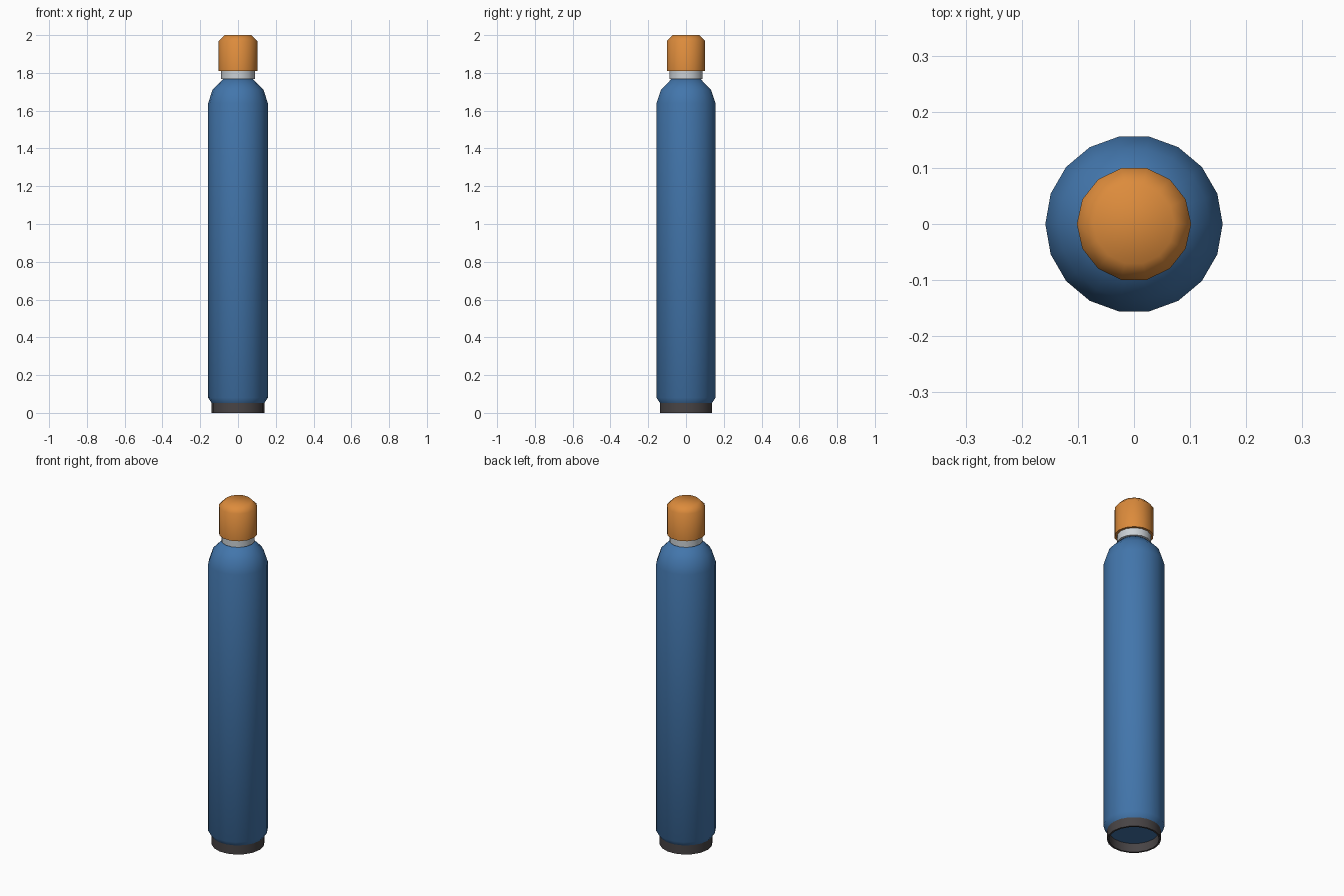
import bpy, math
from math import cos, sin, pi

cube = bpy.data.objects.get("Cube")
if cube:
    bpy.data.objects.remove(cube, do_unlink=True)


def material(name, rgb):
    mat = bpy.data.materials.new(name)
    mat.use_nodes = True
    mat.diffuse_color = (*rgb, 1)
    mat.node_tree.nodes["Principled BSDF"].inputs["Base Color"].default_value = (*rgb, 1)
    return mat


def lathe(name, profile, sides, mat, ring=False):
    """Turn (radius, height) points about z; close as a ring or with end caps."""
    verts = [(r * cos(2 * pi * i / sides), r * sin(2 * pi * i / sides), z)
             for r, z in profile for i in range(sides)]
    n = len(profile)
    faces = []
    for j in range(n if ring else n - 1):
        a, b = j * sides, (j + 1) % n * sides
        for i in range(sides):
            k = (i + 1) % sides
            faces.append((a + i, a + k, b + k, b + i))
    if not ring:
        faces.append(tuple(reversed(range(sides))))
        faces.append(tuple(range((n - 1) * sides, n * sides)))
    mesh = bpy.data.meshes.new(name)
    mesh.from_pydata(verts, [], faces)
    mesh.materials.append(mat)
    obj = bpy.data.objects.new(name, mesh)
    bpy.context.collection.objects.link(obj)
    bpy.ops.object.select_all(action="DESELECT")
    obj.select_set(True)
    bpy.context.view_layer.objects.active = obj
    bpy.ops.object.shade_smooth_by_angle(angle=math.radians(50))
    return obj


blue = material("blue paint", (0.055, 0.18, 0.41))
orange = material("orange cap paint", (0.72, 0.26, 0.045))
silver = material("pale metal", (0.60, 0.64, 0.67))
dark = material("dark rubber", (0.065, 0.058, 0.06))

# Hollow foot ring
lathe("foot_ring", [(0.14, 0), (0.14, 0.055), (0.13, 0.055), (0.13, 0)], 18, dark, ring=True)

# Cylinder body with sloped shoulder
lathe("body", [(0.138, 0.05), (0.158, 0.08), (0.158, 1.64),
               (0.135, 1.71), (0.076, 1.77)], 18, blue)

# Neck collar
lathe("neck_collar", [(0.089, 1.768), (0.089, 1.812)], 14, silver)

# Valve cap with chamfered top
lathe("valve_cap", [(0.102, 1.81), (0.102, 1.97), (0.072, 2.0)], 14, orange)
